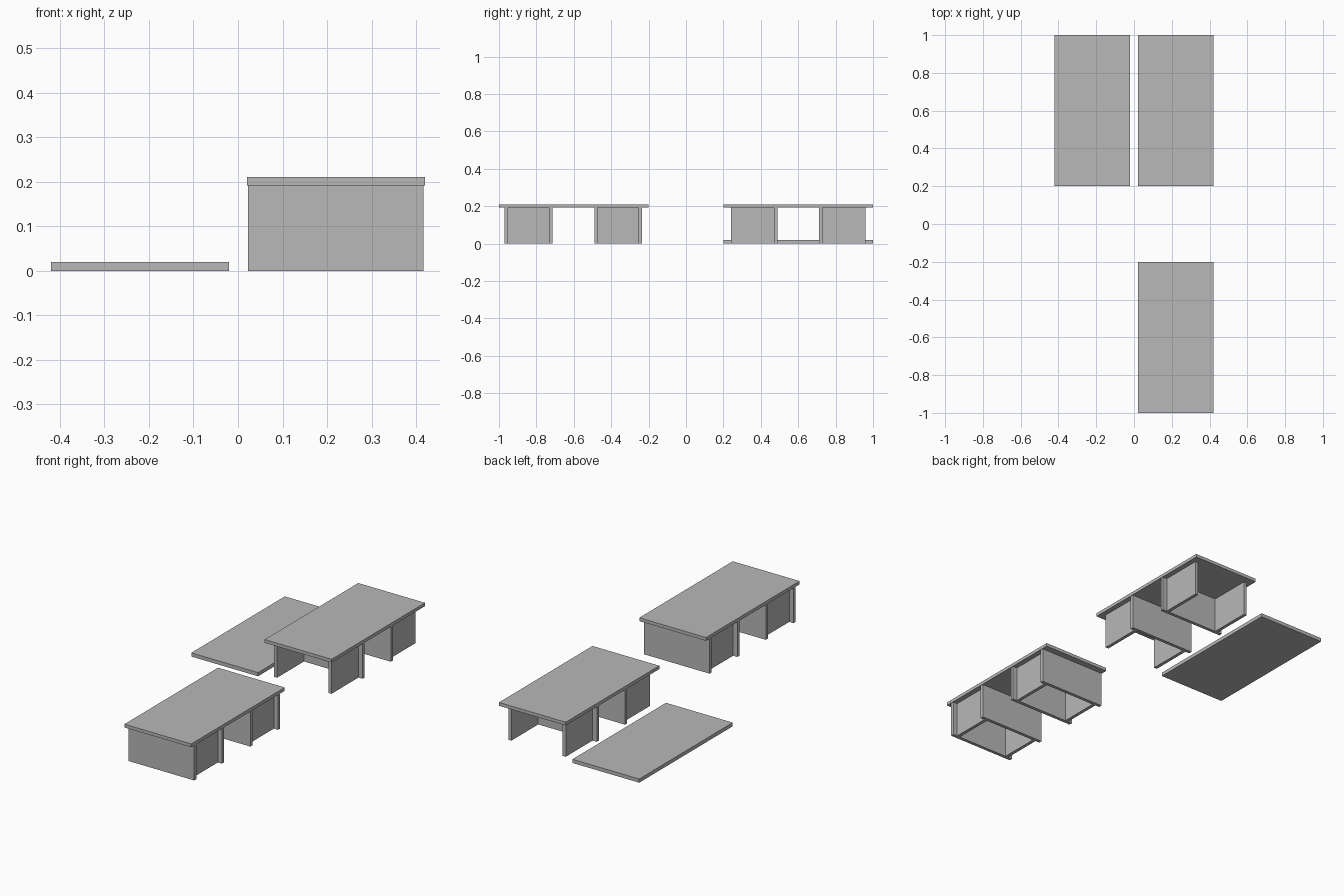
import bpy

# Remove the default cube
cube = bpy.data.objects.get("Cube")
if cube:
    bpy.data.objects.remove(cube, do_unlink=True)

# Single grey material
GREY = (0.48, 0.48, 0.48, 1.0)
grey = bpy.data.materials.new("plain grey")
grey.use_nodes = True
grey.diffuse_color = GREY
grey.node_tree.nodes["Principled BSDF"].inputs["Base Color"].default_value = GREY


def box(name, low, high):
    """Add a box spanning two opposite corners."""
    centre = [(a + b) / 2 for a, b in zip(low, high)]
    bpy.ops.mesh.primitive_cube_add(size=1, location=centre)
    obj = bpy.context.object
    obj.name = name
    obj.scale = [b - a for a, b in zip(low, high)]
    bpy.ops.object.transform_apply(location=False, rotation=False, scale=True)
    obj.data.materials.append(grey)


BOARD = 0.018            # panel thickness
X0, X1 = 0.02, 0.42      # table width
TOP = 0.21
UNDER = TOP - BOARD
INSET = 0.025            # side panels sit in from the cross panel ends
CX0, CX1 = X0 + 0.003, X1 - 0.003


def cross_panel(name, y):
    box(name, (CX0, y, 0), (CX1, y + BOARD, UNDER))


def side_panels(name, y0, y1):
    left, right = CX1 - INSET, CX0 + INSET
    box(name + "_left", (left - BOARD, y0, 0), (left, y1, UNDER))
    box(name + "_right", (right, y0, 0), (right + BOARD, y1, UNDER))


# Front table: closed box pedestals under each half
box("front_table_top", (X0, -1, UNDER), (X1, -0.2, TOP))
for part, y0, y1 in (("front", -0.97, -0.715), ("back", -0.49, -0.235)):
    name = "front_table_" + part
    cross_panel(name + "_end_panel_a", y0)
    cross_panel(name + "_end_panel_b", y1 - BOARD)
    side_panels(name + "_side", y0 + BOARD, y1 - BOARD)

# Back table: pedestals open towards the outer ends
box("back_table_top", (X0, 0.2, UNDER), (X1, 1, TOP))
cross_panel("back_table_front_cross_panel", 0.488 - BOARD)
side_panels("back_table_front_side", 0.24, 0.488 - BOARD)
cross_panel("back_table_back_cross_panel", 0.712)
side_panels("back_table_back_side", 0.712 + BOARD, 0.96)

# Loose board lying on the ground
box("loose_board", (-X1, 0.2, 0), (-X0, 1, 0.02))
